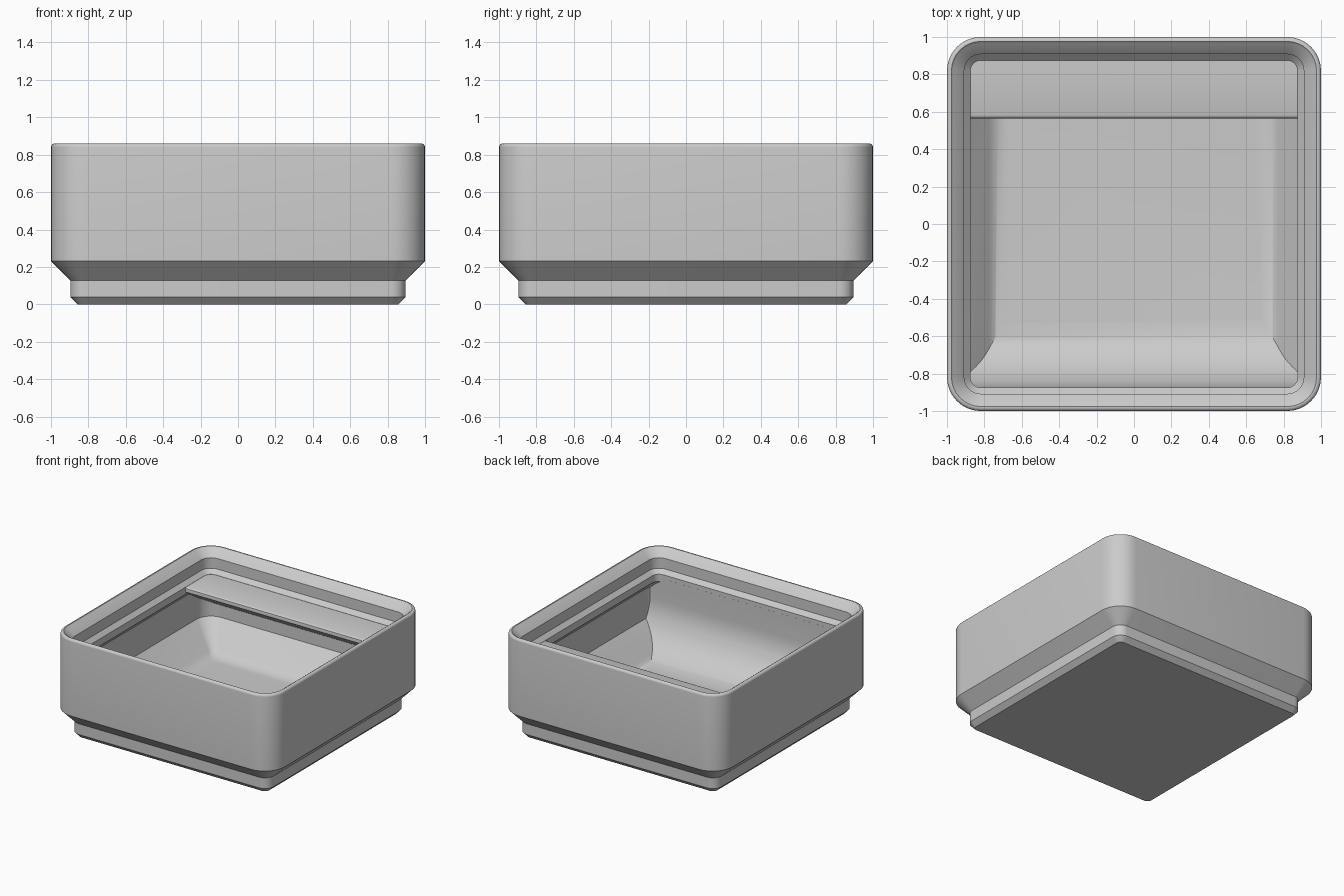
import bpy, bmesh, math

if "Cube" in bpy.data.objects:
    bpy.data.objects.remove(bpy.data.objects["Cube"])

grey = bpy.data.materials.new("light_grey")
grey.diffuse_color = (0.6, 0.6, 0.6, 1)
grey.use_nodes = True
grey.node_tree.nodes["Principled BSDF"].inputs["Base Color"].default_value = grey.diffuse_color


def finish(name, bm):
    bmesh.ops.recalc_face_normals(bm, faces=bm.faces)
    mesh = bpy.data.meshes.new(name)
    bm.to_mesh(mesh)
    bm.free()
    mesh.materials.append(grey)
    obj = bpy.data.objects.new(name, mesh)
    bpy.context.collection.objects.link(obj)
    return obj


def ring(bm, half, z, min_r, n=8):
    """Rounded square; corners stay concentric as it shrinks."""
    r = max(0.181 - (1 - half), min_r)
    verts = []
    for q in range(4):
        mid = math.radians(45 + 90 * q)
        cx = math.copysign(half - r, math.cos(mid))
        cy = math.copysign(half - r, math.sin(mid))
        for i in range(n + 1):
            a = math.radians(90 * q + 90 * i / n)
            verts.append(bm.verts.new((cx + r * math.cos(a), cy + r * math.sin(a), z)))
    return verts


def stack(name, profile, min_r=0.03):
    """Solid lofted through rounded squares given as (half width, z)."""
    bm = bmesh.new()
    rings = [ring(bm, h, z, min_r) for h, z in profile]
    for a, b in zip(rings, rings[1:]):
        for i in range(len(a)):
            j = (i + 1) % len(a)
            bm.faces.new((a[i], a[j], b[j], b[i]))
    bm.faces.new(rings[0][::-1])
    bm.faces.new(rings[-1])
    return finish(name, bm)


def prism(name, profile, half=1.1):
    """Side profile (y, z) extruded along x."""
    bm = bmesh.new()
    face = bm.faces.new([bm.verts.new((-half, y, z)) for y, z in profile])
    out = bmesh.ops.extrude_face_region(bm, geom=[face])
    moved = [v for v in out["geom"] if isinstance(v, bmesh.types.BMVert)]
    bmesh.ops.translate(bm, verts=moved, vec=(2 * half, 0, 0))
    return finish(name, bm)


def subtract(target, tool):
    mod = target.modifiers.new("cut", 'BOOLEAN')
    mod.operation = 'DIFFERENCE'
    mod.solver = 'EXACT'
    mod.object = tool
    bpy.context.view_layer.objects.active = target
    bpy.ops.object.modifier_apply(modifier=mod.name)
    bpy.data.objects.remove(tool)


# Outer body: stepped foot, straight walls, rounded rim
outer = [(0.858, 0), (0.896, 0.039), (0.896, 0.127), (1.0, 0.231)]
for i in range(6):
    a = math.radians(18 * i)
    outer.append((0.98 + 0.02 * math.cos(a), 0.84 + 0.02 * math.sin(a)))
body = stack("bin_body", outer)

# Cavity: filleted floor, sloped lower wall, overhanging stacking lip
FLOOR = 0.075
inner = []
R = 0.15
for i in range(7):
    a = math.radians(45 * i / 6)
    inner.append((0.67 + R * math.sin(a), FLOOR + R * (1 - math.cos(a))))
slope_x, slope_z = inner[-1]
inner += [(0.952, slope_z + 0.952 - slope_x), (0.952, 0.54), (0.875, 0.617),
          (0.875, 0.675), (0.908, 0.708), (0.908, 0.795), (0.965, 0.852),
          (0.975, 0.858), (0.98, 0.866)]
cavity = stack("cavity", inner, 0.05)

# Curved scoop along the front wall
R = 0.385
scoop = [(-1.1, 0.64), (-0.8745, 0.64)]
for i in range(17):
    a = math.radians(180 + 90 * i / 16)
    scoop.append((-0.8745 + R + R * math.cos(a), FLOOR + R + R * math.sin(a) - 0.0005))
scoop += [(-0.4895, -0.1), (-1.1, -0.1)]
subtract(cavity, prism("scoop", scoop))

# Label shelf along the back wall with a sloped underside
shelf = [(1.1, 0.674), (0.582, 0.674), (0.573, 0.671), (0.567, 0.665), (0.565, 0.656),
         (0.565, 0.637), (0.952, 0.395), (1.1, 0.302)]
subtract(cavity, prism("label_shelf", shelf))

# Hollow out the body
subtract(body, cavity)
bpy.ops.object.select_all(action='DESELECT')
body.select_set(True)
bpy.context.view_layer.objects.active = body
bpy.ops.object.shade_smooth_by_angle(angle=math.radians(30))
